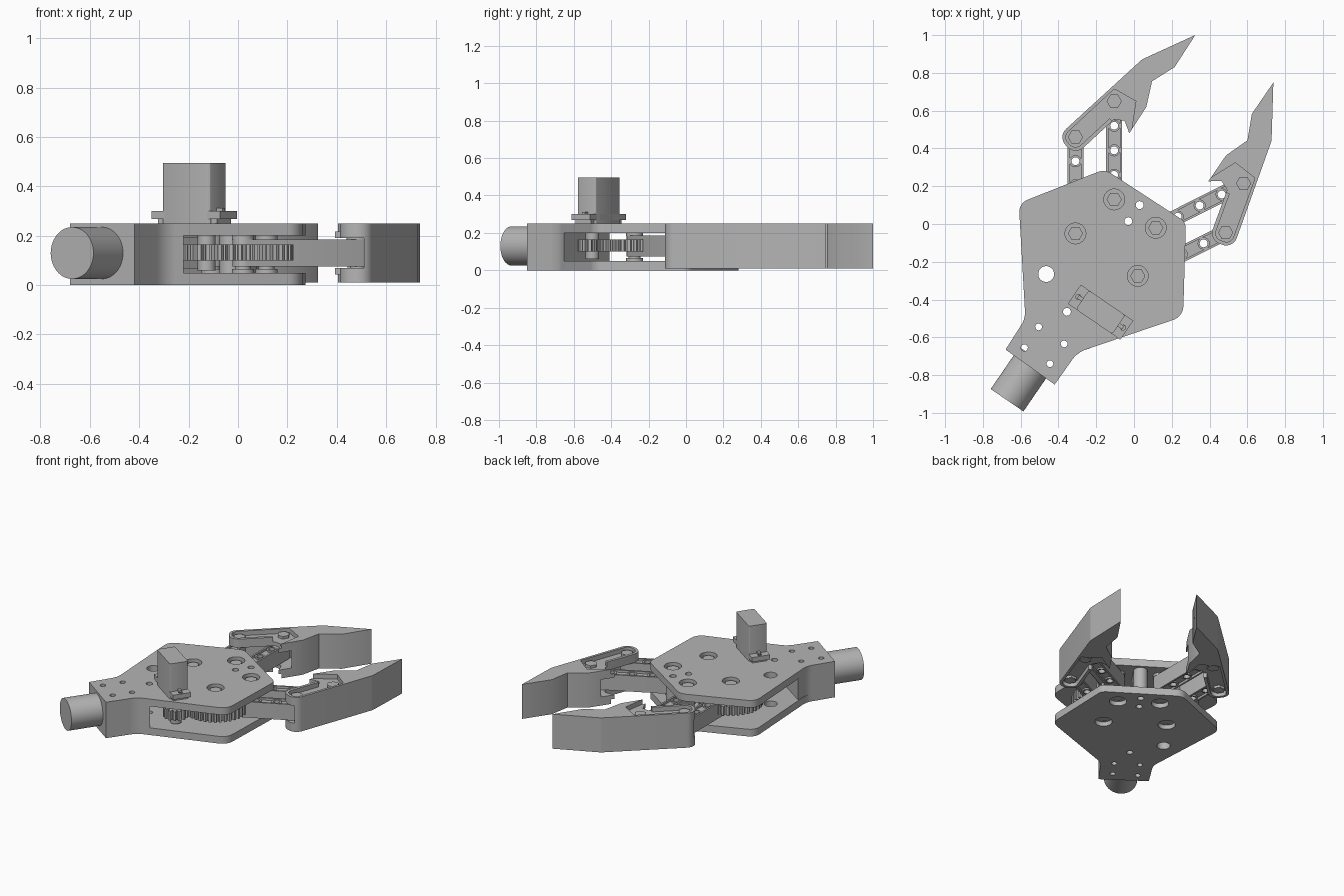
import bpy, bmesh
from math import sin, cos, pi, atan2, tan
from mathutils import Vector

if "Cube" in bpy.data.objects:
    bpy.data.objects.remove(bpy.data.objects["Cube"])

grey = bpy.data.materials.new("light grey")
grey.use_nodes = True
grey.diffuse_color = (0.46, 0.46, 0.46, 1)
grey.node_tree.nodes["Principled BSDF"].inputs["Base Color"].default_value = grey.diffuse_color
parts = []


def circle(c, r, n=32):
    return [(c[0] + r * cos(2 * pi * i / n), c[1] + r * sin(2 * pi * i / n)) for i in range(n)]


def rounded(corners, steps=8):
    """Polygon from (x, y, radius) corners, each rounded by an arc."""
    out = []
    for i, (x, y, r) in enumerate(corners):
        p = Vector((x, y))
        if r == 0:
            out.append(p)
            continue
        a = (Vector(corners[i - 1][:2]) - p).normalized()
        b = (Vector(corners[(i + 1) % len(corners)][:2]) - p).normalized()
        half = a.angle(b) / 2
        centre = p + (a + b).normalized() * r / sin(half)
        start, end = p + a * r / tan(half) - centre, p + b * r / tan(half) - centre
        sweep = start.angle_signed(end)
        a0 = atan2(start.y, start.x)
        for k in range(steps + 1):
            t = a0 - sweep * k / steps
            out.append(centre + Vector((cos(t), sin(t))) * r)
    return out


def capsule(a, b, r, n=12):
    a, b = Vector(a), Vector(b)
    t0 = atan2(b.y - a.y, b.x - a.x)
    pts = []
    for c, off in ((b, -pi / 2), (a, pi / 2)):
        pts += [c + Vector((cos(t0 + off + pi * k / n), sin(t0 + off + pi * k / n))) * r
                for k in range(n + 1)]
    return pts


def rect(c, length, width, angle, r=0.0):
    u, v = Vector((cos(angle), sin(angle))), Vector((-sin(angle), cos(angle)))
    return rounded([(*(Vector(c) + u * length / 2 * i + v * width / 2 * j), r)
                    for i, j in ((-1, -1), (1, -1), (1, 1), (-1, 1))], 3)


def prism(name, pts, z0, z1, keep=True):
    """Flat outline extruded between two heights."""
    bm = bmesh.new()
    face = bm.faces.new([bm.verts.new((p[0], p[1], z0)) for p in pts])
    new = bmesh.ops.extrude_face_region(bm, geom=[face])["geom"]
    bmesh.ops.translate(bm, vec=(0, 0, z1 - z0), verts=[g for g in new if isinstance(g, bmesh.types.BMVert)])
    bmesh.ops.recalc_face_normals(bm, faces=bm.faces)
    mesh = bpy.data.meshes.new(name)
    bm.to_mesh(mesh)
    bm.free()
    ob = bpy.data.objects.new(name, mesh)
    bpy.context.collection.objects.link(ob)
    mesh.materials.append(grey)
    if keep:
        parts.append(ob)
    return ob


def cut(ob, cuts):
    """Subtract a list of (outline, z0, z1) prisms and bake the result."""
    cutters = [prism("cutter", *c, keep=False) for c in cuts]
    for c in cutters:
        c.hide_render = True
        mod = ob.modifiers.new("cut", "BOOLEAN")
        mod.operation, mod.solver, mod.object = "DIFFERENCE", "EXACT", c
    mesh = bpy.data.meshes.new_from_object(ob.evaluated_get(bpy.context.evaluated_depsgraph_get()))
    ob.modifiers.clear()
    ob.data = mesh
    for c in cutters:
        bpy.data.objects.remove(c)


def bolt(name, c):
    """Pivot pin with washers and a recessed hex nut at each end."""
    prism(name + "_pin", circle(c, 0.032), 0.025, 0.225)
    for side, z in (("lower", 0.125 - 0.099), ("upper", 0.125 + 0.075)):
        prism(f"{name}_{side}_nut", circle(c, 0.04, 6), z, z + 0.024 + 0.012 * (side == "upper"))
    for side, z in (("lower", 0.05), ("upper", 0.184)):
        prism(f"{name}_{side}_washer", circle(c, 0.045), z, z + 0.016)


AXIS = 0.97  # direction of the hand, in radians
outer_pivots = [(-0.31, -0.05), (0.02, -0.275)]
inner_pivots = [(-0.105, 0.13), (0.115, -0.02)]
knuckles = [(-0.31, 0.46), (0.485, -0.045)]
finger_pivots = [(-0.105, 0.65), (0.58, 0.215)]

# Palm plates with counterbored pivots and screw holes
palm = rounded([(-0.61, 0.11, 0.07), (-0.575, -0.5, 0.12), (-0.68, -0.665, 0), (-0.42, -0.85, 0),
                (-0.3, -0.68, 0.15), (0.26, -0.49, 0.08), (0.275, 0.01, 0.06), (-0.155, 0.29, 0.08)])
wrist_screws = [(-0.505, -0.545), (-0.58, -0.655), (-0.37, -0.635), (-0.445, -0.74)]
front_screws = [(0.03, 0.1), (-0.03, 0.015)]
through = [(circle(c, 0.018, 16), -0.1, 0.4) for c in wrist_screws]
through += [(circle(c, 0.021, 16), -0.1, 0.4) for c in front_screws + [(-0.355, -0.465)]]
through.append((circle((-0.465, -0.265), 0.042), -0.1, 0.4))
for name, z0, z1, bore in (("bottom_plate", 0, 0.05, (-0.1, 0.03)), ("top_plate", 0.2, 0.25, (0.22, 0.4))):
    plate = prism(name, palm, z0, z1)
    cut(plate, through + [(circle(c, 0.055), *bore) for c in outer_pivots + inner_pivots])

# Spacers between the plates
block = prism("wrist_block", rounded([(-0.42, -0.85, 0), (-0.3, -0.68, 0.15), (-0.22, -0.653, 0),
              (-0.575, -0.41, 0), (-0.575, -0.5, 0.12), (-0.68, -0.665, 0)]), 0.05, 0.2)
cut(block, through[:4])
spacer = prism("front_spacer", capsule(*front_screws, 0.045), 0.05, 0.2)
cut(spacer, through[4:6])

# Wrist shaft
start, end = Vector((-0.672, -0.933, 0.13)), Vector((-0.52, -0.711, 0.13))
shaft = prism("wrist_shaft", circle((0, 0), 0.105, 48), 0, (end - start).length)
shaft.rotation_euler = (end - start).to_track_quat("Z", "Y").to_euler()
shaft.location = start

# Servo motor standing on the top plate
servo, turn = (-0.177, -0.467), AXIS - pi / 2
prism("servo_body", rect(servo, 0.234, 0.122, turn, 0.012), 0.2, 0.495)
flange = prism("servo_flange", rect(servo, 0.337, 0.122, turn), 0.268, 0.3)
along = Vector((cos(turn), sin(turn)))
for s in (-1, 1):
    tab = Vector(servo) + along * 0.143 * s
    cut(flange, [(circle(tab, 0.014, 16), 0.2, 0.4)])
    prism("servo_post", rect(Vector(servo) + along * 0.13 * s, 0.03, 0.1, turn), 0.25, 0.27)
    prism("servo_rib", rect(Vector(servo) + along * 0.13 * s, 0.03, 0.02, turn), 0.3, 0.312)


def gear(name, c, r, teeth, phase=0.0):
    pts = []
    for i in range(teeth):
        for f, rad in ((0.0, r - 0.022), (0.3, r - 0.022), (0.42, r), (0.85, r)):
            t = 2 * pi * (i + f) / teeth + phase
            pts.append((c[0] + rad * cos(t), c[1] + rad * sin(t)))
    prism(name, pts, 0.1, 0.165)


# Gear train
servo_shaft = Vector(servo) + along * 0.06
gear("right_gear", outer_pivots[0], 0.205, 38)
gear("left_gear", outer_pivots[1], 0.205, 38, 0.08)
gear("drive_gear", servo_shaft, 0.08, 14)
prism("drive_hub", circle(servo_shaft, 0.036), 0.06, 0.2)


def link(name, a, b):
    """Bar with a shallow channel on both faces and three ringed holes."""
    a, b = Vector(a), Vector(b)
    spots = [a.lerp(b, t) for t in (0.25, 0.5, 0.75)]
    bar = prism(name, capsule(a, b, 0.042), 0.075, 0.185)
    channel = capsule(a, b, 0.03)
    cut(bar, [(channel, 0.17, 0.3), (channel, 0, 0.09)]
        + [(circle(p, 0.021, 20), 0, 0.3) for p in spots])
    for p in spots:
        ring = prism(name + "_ring", circle(p, 0.032, 20), 0.08, 0.18)
        cut(ring, [(circle(p, 0.021, 20), 0, 0.3)])


def finger(name, a, b, side):
    """Claw with a forked base, laid out along its two pivots."""
    a = Vector(a)
    e = (Vector(b) - a).normalized()
    n = Vector((e.y, -e.x)) * side

    def place(corners):
        return [a + e * p[0] + n * p[1] for p in rounded(corners)]

    claw = prism(name, place([(-0.067, -0.066, 0.06), (0.539, -0.062, 0.08), (0.833, 0.035, 0),
                 (0.637, 0.085, 0), (0.498, 0.059, 0), (0.384, 0.138, 0), (0.223, 0.179, 0),
                 (0.249, 0.114, 0.01), (0.215, 0.07, 0.015), (-0.067, 0.07, 0.06)]), 0.01, 0.25)
    slot = place([(-0.1, -0.046, 0), (0.31, -0.046, 0), (0.35, 0.08, 0), (0.26, 0.25, 0), (-0.1, 0.25, 0)])
    pocket = place([(-0.048, -0.047, 0.04), (0.324, -0.047, 0.01), (0.364, 0.078, 0), (0.21, 0.2, 0),
                    (0.2, 0.05, 0), (-0.048, 0.05, 0.04)])
    cut(claw, [(slot, 0.07, 0.19), (pocket, 0.218, 0.4), (pocket, -0.1, 0.042)])


# Links, fingers and pivots for each side
for i, side in enumerate(("right", "left")):
    link(side + "_outer_link", outer_pivots[i], knuckles[i])
    link(side + "_inner_link", inner_pivots[i], finger_pivots[i])
    finger(side + "_finger", knuckles[i], finger_pivots[i], 1 - 2 * i)
    for joint, c in (("outer", outer_pivots[i]), ("inner", inner_pivots[i]),
                     ("knuckle", knuckles[i]), ("finger", finger_pivots[i])):
        bolt(f"{side}_{joint}", c)

# Smooth round sides, sharp edges
bpy.ops.object.select_all(action="DESELECT")
for ob in parts:
    ob.select_set(True)
bpy.context.view_layer.objects.active = parts[0]
bpy.ops.object.shade_smooth_by_angle(angle=0.5)
